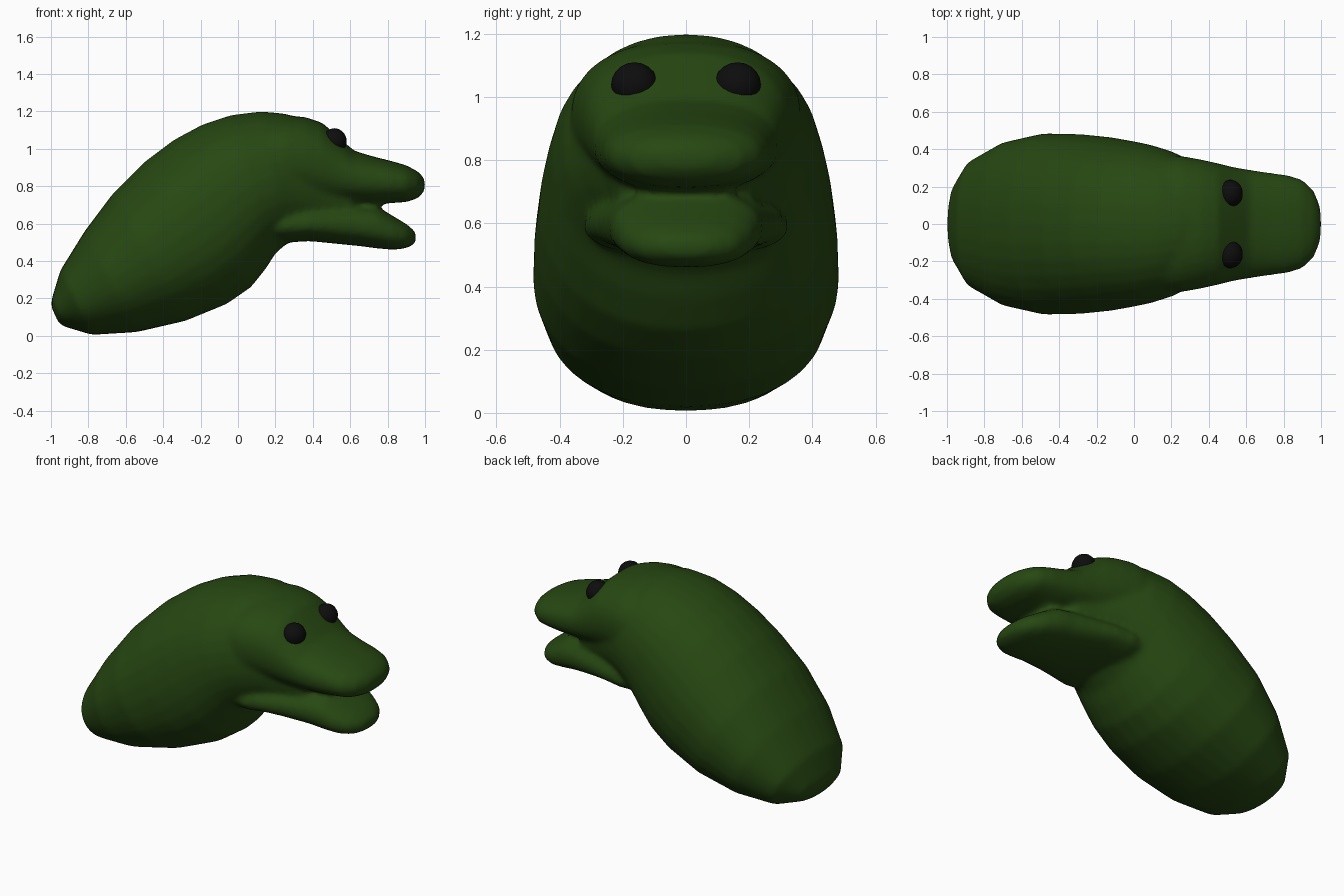
import bpy, bmesh, math
from mathutils import Vector

if "Cube" in bpy.data.objects:
    bpy.data.objects.remove(bpy.data.objects["Cube"])


def material(name, rgb):
    m = bpy.data.materials.new(name)
    m.diffuse_color = (*rgb, 1)
    m.use_nodes = True
    m.node_tree.nodes["Principled BSDF"].inputs["Base Color"].default_value = m.diffuse_color
    return m


green = material("dark green", (0.020, 0.064, 0.006))
black = material("eye black", (0.004, 0.004, 0.004))


def loft(bm, rings, power, n=32):
    """Closed tube of superellipse rings: (top x, top z, bottom x, bottom z, half width)."""
    loops = []
    for tx, tz, bx, bz, w in rings:
        top, bot = Vector((tx, 0, tz)), Vector((bx, 0, bz))
        mid, half = (top + bot) / 2, (top - bot) / 2
        loop = []
        for i in range(n):
            a = 2 * math.pi * i / n
            c, s = math.cos(a), math.sin(a)
            u = math.copysign(abs(c) ** (2 / power), c)
            v = math.copysign(abs(s) ** (2 / power), s)
            loop.append(bm.verts.new(mid + half * v + Vector((0, w * u, 0))))
        loops.append(loop)
    faces = [bm.faces.new(loops[0]), bm.faces.new(loops[-1])]
    for a, b in zip(loops, loops[1:]):
        for i in range(n):
            j = (i + 1) % n
            faces.append(bm.faces.new((a[i], a[j], b[j], b[i])))
    bmesh.ops.recalc_face_normals(bm, faces=faces)


bm = bmesh.new()

# Arched body and neck
loft(bm, [
    (-1.00, .16, -.96, .07, .10), (-.995, .20, -.93, .05, .20),
    (-.95, .35, -.78, .005, .34), (-.82, .56, -.54, .02, .44),
    (-.67, .76, -.28, .08, .485), (-.50, .93, -.06, .17, .48),
    (-.34, 1.05, .07, .26, .465), (-.19, 1.13, .15, .36, .445),
    (-.04, 1.18, .20, .44, .425), (.12, 1.20, .27, .50, .39),
    (.24, 1.19, .34, .52, .345), (.36, 1.16, .42, .52, .30),
    (.45, 1.10, .48, .52, .265), (.53, 1.03, .54, .52, .24),
    (.62, .94, .60, .54, .21), (.68, .82, .67, .63, .12)], 2.15)

# Crown and upper jaw
upper = [(.12, 1.16, .72, .36), (.25, 1.18, .70, .365), (.36, 1.17, .70, .345),
         (.45, 1.14, .69, .325), (.53, 1.07, .69, .305), (.62, .99, .70, .29),
         (.72, .96, .70, .275), (.82, .935, .71, .262), (.90, .912, .715, .238),
         (.96, .88, .735, .18), (.99, .85, .765, .11), (1.0, .825, .785, .05)]
loft(bm, [(x, t, x, b, w) for x, t, b, w in upper], 2.3)

# Lower jaw, tilted downward
lower = [(.14, .68, .50, .30), (.26, .68, .498, .325), (.38, .69, .507, .31),
         (.50, .70, .495, .28), (.65, .705, .48, .25), (.74, .695, .468, .238),
         (.83, .64, .46, .21), (.90, .598, .468, .165), (.94, .565, .488, .10),
         (.952, .545, .505, .05)]
loft(bm, [(x, t, x, b, w) for x, t, b, w in lower], 2.4)

mesh = bpy.data.meshes.new("body")
bm.to_mesh(mesh)
bm.free()
mesh.materials.append(green)
body = bpy.data.objects.new("body", mesh)
bpy.context.collection.objects.link(body)

# Fuse the overlapping parts into one soft skin
remesh = body.modifiers.new("fuse", 'REMESH')
remesh.mode = 'VOXEL'
remesh.voxel_size = 0.016
remesh.use_smooth_shade = True
soft = body.modifiers.new("soften", 'SMOOTH')
soft.factor = 0.5
soft.iterations = 10

# Bead eyes, one on each side
for side, name in ((-1, "right_eye"), (1, "left_eye")):
    bpy.ops.mesh.primitive_uv_sphere_add(segments=14, ring_count=10, radius=1,
                                         location=(.515, side * .163, 1.04))
    eye = bpy.context.object
    eye.name = name
    eye.scale = (.068, .074, .070)
    eye.data.materials.append(black)
    bpy.ops.object.shade_smooth()
